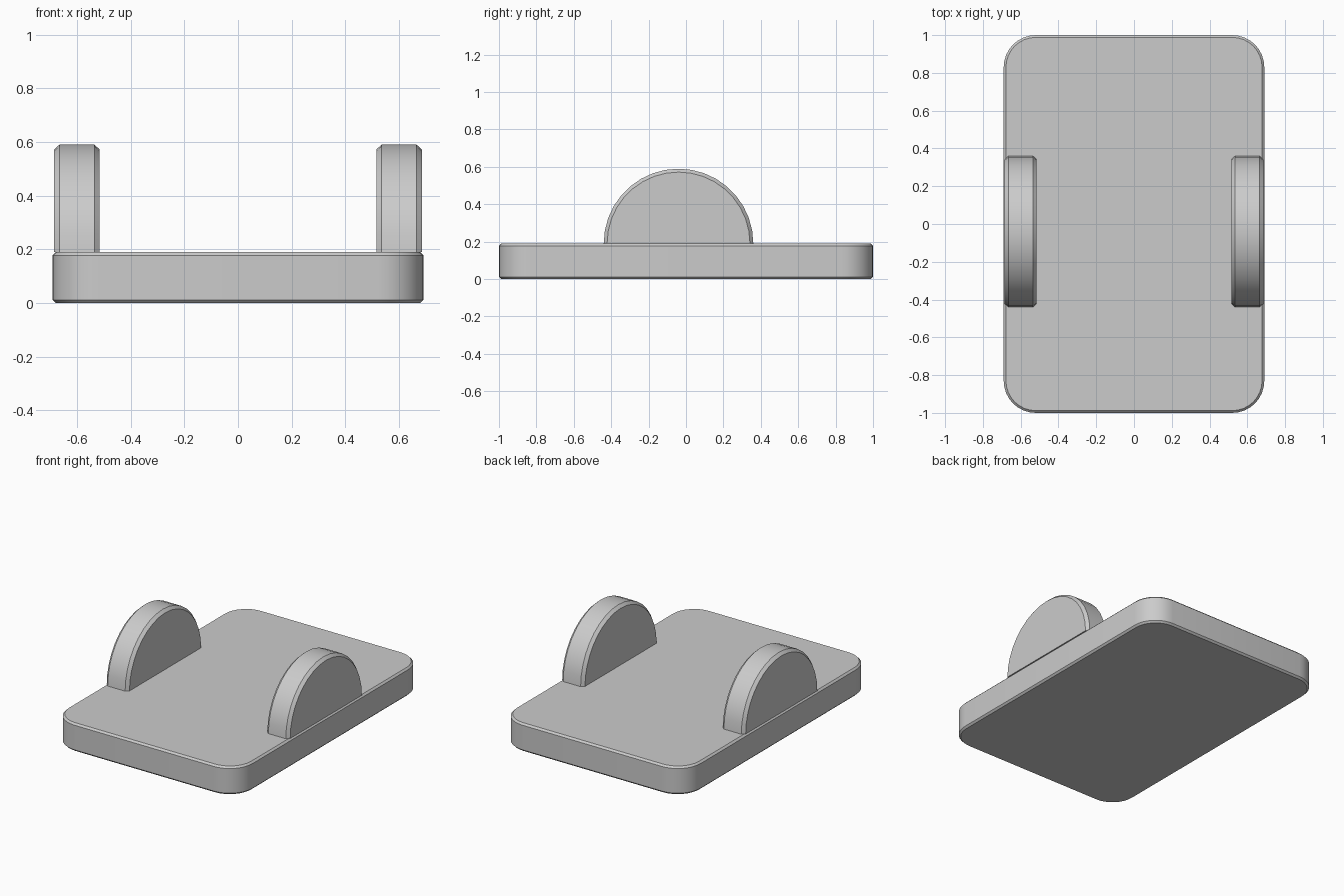
import bpy
import bmesh
from math import cos, sin, pi, radians

if "Cube" in bpy.data.objects:
    bpy.data.objects.remove(bpy.data.objects["Cube"], do_unlink=True)

grey = bpy.data.materials.new("plain_grey")
grey.use_nodes = True
grey.diffuse_color = (0.6, 0.6, 0.6, 1)
grey.node_tree.nodes["Principled BSDF"].inputs["Base Color"].default_value = (0.6, 0.6, 0.6, 1)


def loft(name, rings):
    """Skin a stack of matching closed rings and cap both ends."""
    bm = bmesh.new()
    loops = [[bm.verts.new(p) for p in ring] for ring in rings]
    for a, b in zip(loops, loops[1:]):
        for i in range(len(a)):
            j = (i + 1) % len(a)
            bm.faces.new((a[i], a[j], b[j], b[i]))
    bm.faces.new(loops[0])
    bm.faces.new(loops[-1])
    bmesh.ops.recalc_face_normals(bm, faces=bm.faces)
    mesh = bpy.data.meshes.new(name)
    bm.to_mesh(mesh)
    bm.free()
    mesh.materials.append(grey)
    obj = bpy.data.objects.new(name, mesh)
    bpy.context.collection.objects.link(obj)
    bpy.ops.object.select_all(action='DESELECT')
    obj.select_set(True)
    bpy.context.view_layer.objects.active = obj
    bpy.ops.object.shade_smooth_by_angle(angle=radians(30))
    return obj


def rounded_rect(half_x, half_y, radius, inset, z, steps=8):
    """Horizontal rounded rectangle, shrunk evenly by inset."""
    points = []
    corners = [(1, 1), (-1, 1), (-1, -1), (1, -1)]
    for quarter, (sx, sy) in enumerate(corners):
        for i in range(steps + 1):
            a = (quarter + i / steps) * pi / 2
            points.append((sx * (half_x - radius) + (radius - inset) * cos(a),
                           sy * (half_y - radius) + (radius - inset) * sin(a), z))
    return points


def half_circle(x, y, z, radius, steps=18):
    """Upright half circle in the plane of the given x."""
    return [(x, y + radius * cos(pi * i / steps), z + radius * sin(pi * i / steps))
            for i in range(steps + 1)]


# Flat base plate with chamfered rims
TOP = 0.19
loft("base_plate", [rounded_rect(0.69, 1.0, 0.17, inset, z) for inset, z in
                    [(0.012, 0), (0, 0.012), (0, TOP - 0.012), (0.012, TOP)]])

# Two half-round side lugs with chamfered rims
for name, side in (("left_lug", 1), ("right_lug", -1)):
    loft(name, [half_circle(side * x, -0.04, TOP, r) for x, r in
                [(0.515, 0.382), (0.535, 0.4), (0.665, 0.4), (0.685, 0.382)]])
